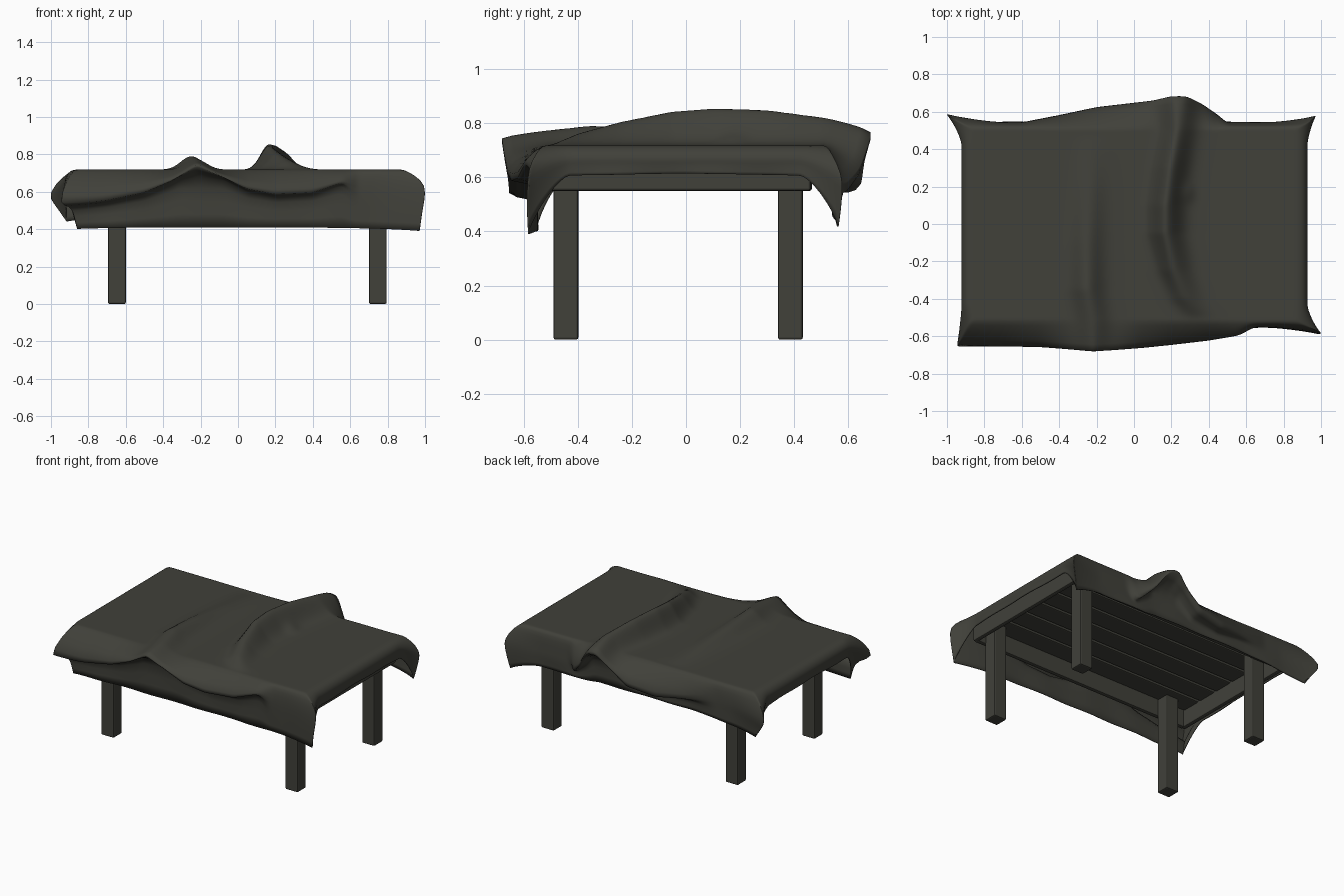
import bpy, bmesh, math

if "Cube" in bpy.data.objects:
    bpy.data.objects.remove(bpy.data.objects["Cube"])

mat = bpy.data.materials.new("dark olive grey")
mat.diffuse_color = (0.052, 0.052, 0.042, 1)
mat.use_nodes = True
mat.node_tree.nodes["Principled BSDF"].inputs["Base Color"].default_value = mat.diffuse_color


def lerp(a, b, t):
    return a + (b - a) * t


def smooth(t):
    t = max(0.0, min(1.0, t))
    return t * t * (3 - 2 * t)


def table(keys, s):
    """Interpolate rows (s, a, b, ...) at s."""
    if s <= keys[0][0]:
        return keys[0][1:]
    for p, q in zip(keys, keys[1:]):
        if s <= q[0]:
            t = (s - p[0]) / (q[0] - p[0])
            return tuple(lerp(a, b, t) for a, b in zip(p[1:], q[1:]))
    return keys[-1][1:]


def box(name, x0, x1, y0, y1, z0, z1, bevel=0.008):
    bpy.ops.mesh.primitive_cube_add(size=1, location=((x0 + x1) / 2, (y0 + y1) / 2, (z0 + z1) / 2))
    o = bpy.context.object
    o.name = name
    o.scale = (x1 - x0, y1 - y0, z1 - z0)
    bpy.ops.object.transform_apply(location=False, rotation=False, scale=True)
    m = o.modifiers.new("bevel", 'BEVEL')
    m.width = bevel
    m.segments = 2
    o.data.materials.append(mat)


# Legs
for xn, x in (("left", -0.695), ("right", 0.70)):
    for yn, y in (("front", -0.49), ("back", 0.34)):
        box(f"{yn}_{xn}_leg", x, x + 0.095, y, y + 0.092, 0, 0.67)

# Rails round the legs
box("front_rail", -0.82, 0.86, -0.515, -0.485, 0.55, 0.68)
box("back_rail", -0.82, 0.86, 0.435, 0.465, 0.55, 0.68)
box("left_rail", -0.84, -0.81, -0.51, 0.46, 0.55, 0.68)
box("right_rail", 0.845, 0.875, -0.51, 0.46, 0.55, 0.68)

# Table top planks
for i in range(6):
    y = -0.485 + i * 0.155
    box(f"plank_{i + 1}", -0.84, 0.87, y, y + 0.14, 0.665, 0.698)

# Cloth: ridge rows are (y, crest x, crest height)
X0, X1, Y0, Y1, Z = -0.88, 0.885, -0.53, 0.52, 0.718
RIDGE_A = [(-0.53, -0.22, 0.055), (-0.35, -0.25, 0.075), (-0.1, -0.25, 0.058),
           (0.2, -0.24, 0.03), (0.47, -0.24, 0.0)]
RIDGE_B = [(-0.5, 0.33, 0.0), (-0.4, 0.27, 0.045), (-0.25, 0.21, 0.088), (-0.05, 0.165, 0.13),
           (0.1, 0.165, 0.142), (0.3, 0.19, 0.135), (0.52, 0.23, 0.105)]


def top_z(x, y):
    ca, ha = table(RIDGE_A, y)
    cb, hb = table(RIDGE_B, y)
    z = Z + ha * math.exp(-((x - ca) / 0.075) ** 2)
    z += hb * math.exp(-((x - cb) / (0.06 if x < cb else 0.08)) ** 2)
    z += 0.015 * math.exp(-((x - 0.29) / 0.03) ** 2 - ((y - 0.17) / 0.05) ** 2)
    return z


# Overhang rows: position along the side, flap reach, flap edge height, hem height
FRONT = [(-0.88, .16, .51, .405), (-0.7, .155, .535, .405), (-0.5, .16, .58, .41), (-0.35, .175, .65, .41),
         (-0.22, .19, .74, .41), (-0.1, .18, .68, .41), (0.05, .165, .60, .41), (0.2, .145, .57, .41),
         (0.4, .115, .58, .41), (0.56, .08, .64, .405), (0.64, .025, .63, .405), (0.88, .02, .62, .4)]
BACK = [(-0.88, .03, .60, .45), (-0.6, .025, .60, .48), (-0.4, .075, .555, .49), (-0.2, .13, .53, .49),
        (0, .16, .56, .49), (0.1, .175, .65, .49), (0.2, .205, .75, .49), (0.28, .205, .745, .49),
        (0.36, .155, .60, .48), (0.45, .075, .51, .48), (0.5, .02, .60, .48), (0.88, .02, .60, .48)]
END = [(-0.53, .045, .67, .605), (0, .045, .67, .615), (0.52, .045, .67, .605)]

# Corner folds: x, y, z from below the top edge to the hem
CORNERS = [
    ((X0, Y0), [(-.92, -.61, .65), (-.965, -.685, .52), (-.90, -.57, .53), (-.875, -.56, .47), (-.86, -.555, .40)]),
    ((X1, Y0), [(.945, -.555, .69), (1.01, -.585, .635), (1.0, -.59, .55), (.985, -.59, .47), (.975, -.585, .39)]),
    ((X1, Y1), [(.93, .54, .69), (.98, .58, .61), (.97, .58, .55), (.955, .575, .48), (.94, .565, .415)]),
    ((X0, Y1), [(-.94, .545, .68), (-1.025, .60, .585), (-.985, .58, .53), (-.955, .565, .49), (-.92, .56, .44)])]


def section(x, y, nx, ny):
    """Points of the overhang below one border vertex."""
    s = x if ny else y
    out, zf, hem = table(FRONT if ny < 0 else BACK if ny > 0 else END, s)
    z0 = top_z(x, y)
    rest = 0.025 if ny else 0.04
    fold = smooth((out - 0.03) / 0.06) if ny else 0
    wave = 0.003 * math.sin(s * 17)
    z3 = lerp(lerp(zf, hem, 0.3), min(zf + 0.02, 0.69), fold)
    rows = [(out * 0.65, lerp(z0, zf, lerp(0.3, 0.45, fold))), (out, zf), (rest, z3),
            (rest + wave * 0.5, lerp(z3, hem, 0.5)), (rest + wave, hem)]
    pts = [(x + nx * o, y + ny * o, z) for o, z in rows]
    for (cx, cy), cpts in CORNERS:
        g = smooth(1 - math.hypot(x - cx, y - cy) / (0.15 if ny else 0.09))
        if g > 0:
            pts = [tuple(lerp(a, b, g) for a, b in zip(p, c)) for p, c in zip(pts, cpts)]
    return pts


bm = bmesh.new()
NX, NY = 72, 48
grid = [[None] * (NY + 1) for _ in range(NX + 1)]
for i in range(NX + 1):
    for j in range(NY + 1):
        x, y = lerp(X0, X1, i / NX), lerp(Y0, Y1, j / NY)
        grid[i][j] = bm.verts.new((x, y, top_z(x, y)))
for i in range(NX):
    for j in range(NY):
        bm.faces.new((grid[i][j], grid[i + 1][j], grid[i + 1][j + 1], grid[i][j + 1]))

# Walk round the border and hang the overhang from it
border = [(grid[i][0], 0, -1) for i in range(NX)] + [(grid[NX][j], 1, 0) for j in range(NY)]
border += [(grid[i][NY], 0, 1) for i in range(NX, 0, -1)] + [(grid[0][j], -1, 0) for j in range(NY, 0, -1)]
cols = [[v] + [bm.verts.new(p) for p in section(v.co.x, v.co.y, nx, ny)] for v, nx, ny in border]
for a, b in zip(cols, cols[1:] + cols[:1]):
    for k in range(len(a) - 1):
        bm.faces.new((a[k], a[k + 1], b[k + 1], b[k]))

me = bpy.data.meshes.new("cloth")
bm.to_mesh(me)
bm.free()
cloth = bpy.data.objects.new("cloth", me)
bpy.context.collection.objects.link(cloth)
me.materials.append(mat)
me.shade_smooth()
sub = cloth.modifiers.new("smooth", 'SUBSURF')
sub.levels = sub.render_levels = 1
sol = cloth.modifiers.new("thickness", 'SOLIDIFY')
sol.thickness = 0.006
sol.offset = -1
